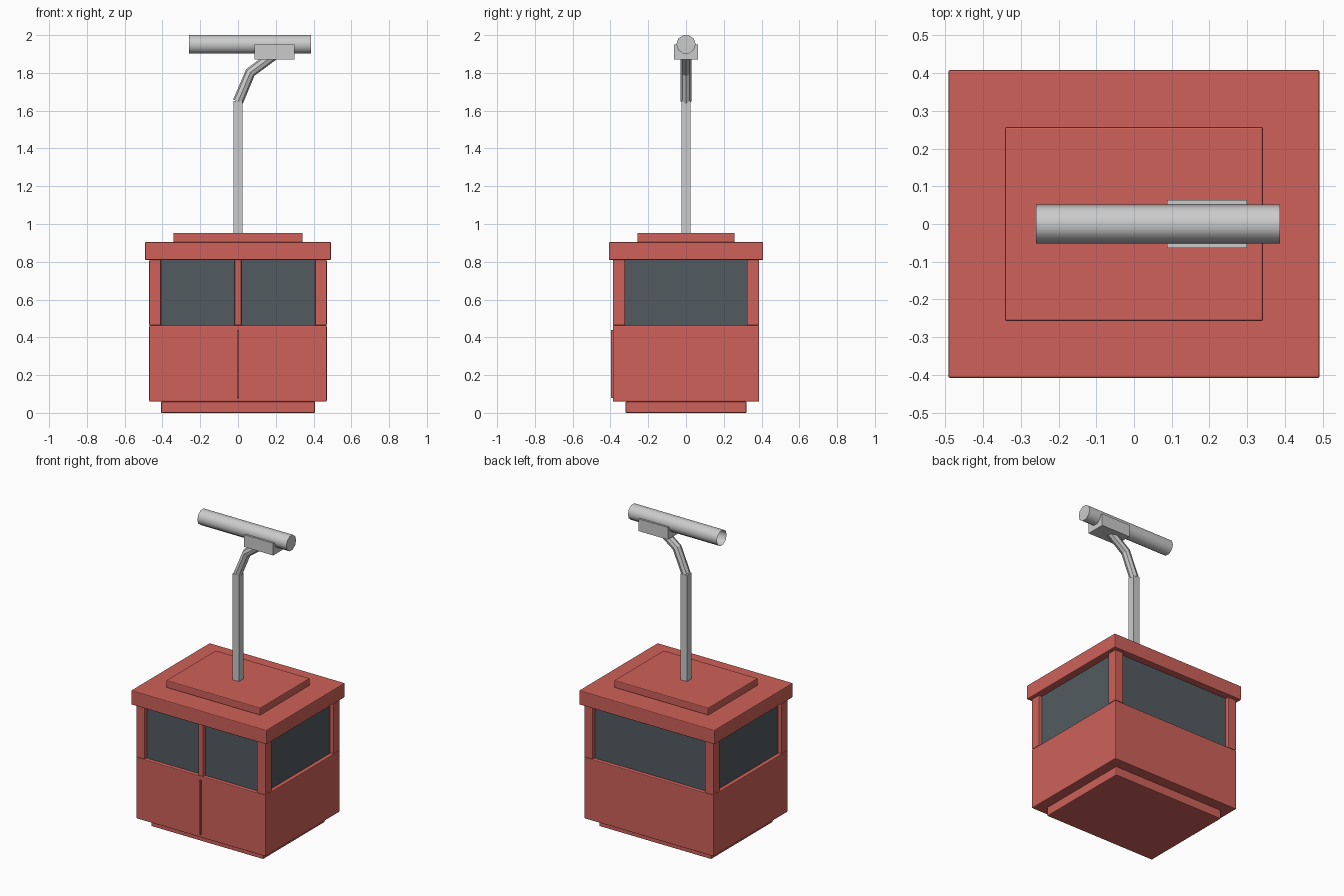
import bpy, bmesh, math
from mathutils import Matrix, Vector

if "Cube" in bpy.data.objects:
    bpy.data.objects.remove(bpy.data.objects["Cube"])


def material(name, rgb):
    m = bpy.data.materials.new(name)
    m.diffuse_color = (*rgb, 1)
    m.use_nodes = True
    m.node_tree.nodes["Principled BSDF"].inputs["Base Color"].default_value = m.diffuse_color
    return m


RED = material("red_paint", (0.62, 0.12, 0.10))
GLASS = material("dark_glass", (0.085, 0.105, 0.115))


def finish(name, bm, mat=None):
    bmesh.ops.recalc_face_normals(bm, faces=bm.faces)
    me = bpy.data.meshes.new(name)
    bm.to_mesh(me)
    bm.free()
    ob = bpy.data.objects.new(name, me)
    bpy.context.collection.objects.link(ob)
    if mat:
        me.materials.append(mat)
    return ob


def box(name, lo, hi, mat=None, bevel=0.0):
    lo, hi = Vector(lo), Vector(hi)
    bm = bmesh.new()
    bmesh.ops.create_cube(bm, size=1, matrix=Matrix.Translation((lo + hi) / 2)
                          @ Matrix.Diagonal((*(hi - lo), 1)))
    ob = finish(name, bm, mat)
    if bevel:
        mod = ob.modifiers.new("bevel", 'BEVEL')
        mod.width = bevel
        mod.segments = 2
    return ob


def slab(name, x, y, z0, z1, mat, bevel=0.005):
    return box(name, (-x, -y, z0), (x, y, z1), mat, bevel)


# Cabin: floor skid, lower walls, glazing, roof
slab("floor_plate", 0.407, 0.32, 0.0, 0.06, RED)
slab("lower_cabin", 0.47, 0.387, 0.06, 0.463, RED)
slab("window_glass", 0.445, 0.362, 0.455, 0.815, GLASS, 0)
slab("roof", 0.492, 0.408, 0.81, 0.904, RED)
slab("roof_plate", 0.342, 0.257, 0.904, 0.953, RED)

# Corner posts
for sx in (-1, 1):
    for sy in (-1, 1):
        xs, ys = sorted((sx * 0.408, sx * 0.47)), sorted((sy * 0.322, sy * 0.387))
        box("corner_post", (xs[0], ys[0], 0.463), (xs[1], ys[1], 0.81), RED, 0.005)

# Front door mullion and seam
box("door_mullion", (-0.018, -0.387, 0.463), (0.018, -0.35, 0.81), RED, 0.005)
box("door_seam", (-0.005, -0.397, 0.08), (0.005, -0.38, 0.44), RED, 0.002)

# Hanger pole
box("hanger_pole", (-0.024, -0.024, 0.95), (0.024, 0.024, 1.65))

# Bent hanger arm
cu = bpy.data.curves.new("hanger_arm", 'CURVE')
cu.dimensions = '3D'
cu.bevel_depth = 0.028
cu.bevel_resolution = 2
cu.use_fill_caps = True
sp = cu.splines.new('POLY')
path = [(0, 1.648), (0.065, 1.802), (0.185, 1.892)]
sp.points.add(len(path) - 1)
for p, (x, z) in zip(sp.points, path):
    p.co = (x, 0, z, 1)
arm = bpy.data.objects.new("hanger_arm", cu)
bpy.context.collection.objects.link(arm)
bpy.context.view_layer.objects.active = arm
arm.select_set(True)
bpy.ops.object.convert(target='MESH')
bpy.ops.object.shade_smooth_by_angle(angle=math.radians(25))
arm.select_set(False)

# Cable grip block
box("cable_grip", (0.088, -0.063, 1.87), (0.30, 0.063, 1.95))

# Cable section: ten sides, closed at +x and open at -x
bm = bmesh.new()
rings = [[bm.verts.new((x, 0.051 * math.cos(a), 1.951 + 0.051 * math.sin(a)))
          for a in (math.tau * i / 10 for i in range(10))] for x in (-0.26, 0.387)]
for i in range(10):
    j = (i + 1) % 10
    bm.faces.new((rings[0][i], rings[0][j], rings[1][j], rings[1][i]))
bm.faces.new(rings[1])
cable = finish("cable", bm)
bpy.context.view_layer.objects.active = cable
cable.select_set(True)
bpy.ops.object.shade_smooth_by_angle(angle=math.radians(40))
